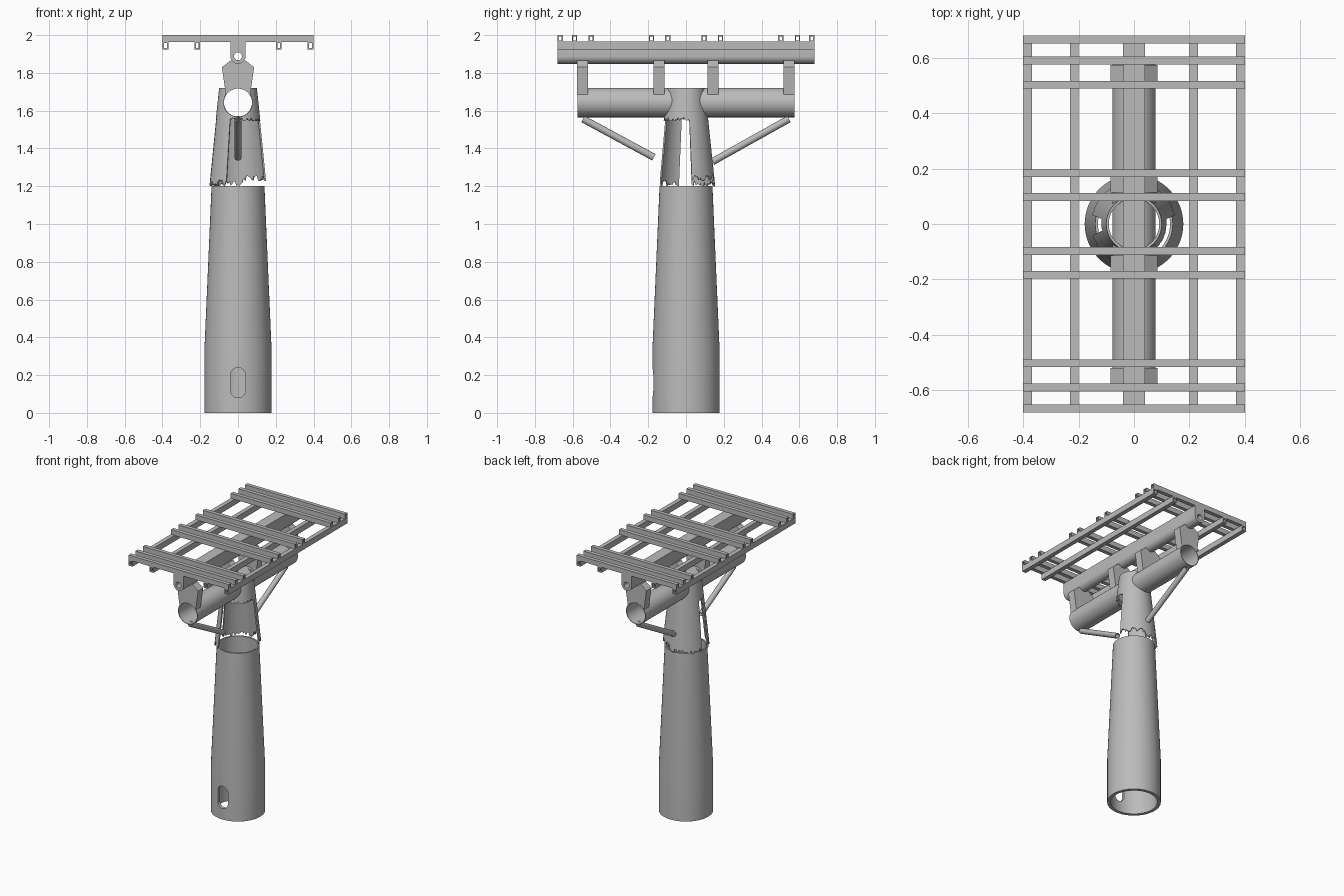
import bpy, bmesh, random
from math import sin, cos, pi, radians
from mathutils import Vector, Matrix

random.seed(4)
if "Cube" in bpy.data.objects:
    bpy.data.objects.remove(bpy.data.objects["Cube"])

grey = bpy.data.materials.new("steel_grey")
grey.use_nodes = True
colour = (0.5, 0.5, 0.5, 1)
grey.diffuse_color = colour
grey.node_tree.nodes["Principled BSDF"].inputs["Base Color"].default_value = colour


def select(ob):
    bpy.ops.object.select_all(action='DESELECT')
    ob.select_set(True)
    bpy.context.view_layer.objects.active = ob


def add(name, mesh):
    ob = bpy.data.objects.new(name, mesh)
    bpy.context.collection.objects.link(ob)
    mesh.materials.clear()
    mesh.materials.append(grey)
    return ob


def smooth(ob):
    select(ob)
    bpy.ops.object.shade_smooth_by_angle(angle=radians(30))


def clean(mesh):
    bm = bmesh.new()
    bm.from_mesh(mesh)
    bmesh.ops.remove_doubles(bm, verts=bm.verts, dist=0.0001)
    bmesh.ops.recalc_face_normals(bm, faces=bm.faces)
    bm.to_mesh(mesh)
    bm.free()


def arc(r, a, b, n, cx=0, cy=0):
    """Points on an arc from a to b degrees."""
    return [(cx + r * cos(radians(a + (b - a) * i / n)),
             cy + r * sin(radians(a + (b - a) * i / n))) for i in range(n + 1)]


def circle(r, n=32, cy=0):
    return arc(r, 0, 360, n, 0, cy)[:-1]


def rect(w, h):
    return [(-w / 2, -h / 2), (w / 2, -h / 2), (w / 2, h / 2), (-w / 2, h / 2)]


def extrude(name, loops, start, end):
    """Extrude a flat profile (outline plus holes) between two points."""
    cu = bpy.data.curves.new(name + "_profile", 'CURVE')
    cu.dimensions, cu.fill_mode = '2D', 'BOTH'
    for loop in loops:
        sp = cu.splines.new('POLY')
        sp.points.add(len(loop) - 1)
        sp.use_cyclic_u = True
        for p, (x, y) in zip(sp.points, loop):
            p.co = (x, y, 0, 1)
    start, end = Vector(start), Vector(end)
    d = end - start
    cu.extrude = d.length / 2
    tmp = bpy.data.objects.new(name + "_tmp", cu)
    bpy.context.collection.objects.link(tmp)
    bpy.context.view_layer.update()
    mesh = bpy.data.meshes.new_from_object(tmp)
    bpy.data.objects.remove(tmp)
    mesh.transform(Matrix.Translation((start + end) / 2) @ d.to_track_quat('Z', 'Y').to_matrix().to_4x4())
    clean(mesh)
    ob = add(name, mesh)
    smooth(ob)
    return ob


def cut(ob, cutter):
    cutter.hide_render = True
    m = ob.modifiers.new("cut", 'BOOLEAN')
    m.object, m.operation, m.solver = cutter, 'DIFFERENCE', 'EXACT'
    select(ob)
    bpy.ops.object.modifier_apply(modifier=m.name)
    bpy.data.objects.remove(cutter)
    smooth(ob)


# Hollow tapered column with an access slot in front
profile = [(.178, 0), (.178, .33), (.14, 1.2), (.13, 1.2), (.155, .33), (.155, 0)]
N, P = 64, len(profile)
verts = [(r * cos(2 * pi * i / N), r * sin(2 * pi * i / N), z) for i in range(N) for r, z in profile]
faces = [(i * P + j, (i + 1) % N * P + j, (i + 1) % N * P + (j + 1) % P, i * P + (j + 1) % P)
         for i in range(N) for j in range(P)]
mesh = bpy.data.meshes.new("column")
mesh.from_pydata(verts, [], faces)
clean(mesh)
column = add("column", mesh)
slot = arc(.04, 0, 180, 12, 0, .2) + arc(.04, 180, 360, 12, 0, .12)
cut(column, extrude("slot_cutter", [slot], (0, -.3, 0), (0, -.08, 0)))

# Torn conical collar: a full ring on top, two ragged skirts below
TOP, AXIS = 1.72, 1.643


def bottom(a):
    if 10 <= a <= 170:
        base = 1.24 if a < 80 else 1.21
        return base + random.uniform(-.015, .02)
    if 195 <= a <= 246:
        return 1.205 + random.uniform(-.005, .03)
    return 1.555 + random.uniform(-.01, .01)


def cone(a, z):
    r = .1 + (TOP - z) * .105
    return r * cos(radians(a)), r * sin(radians(a)), z


angles = range(0, 360, 3)
verts, K = [], len(angles)
for a in angles:
    verts += [cone(a, bottom(a)), cone(a, TOP)]
faces = [(2 * i, 2 * ((i + 1) % K), 2 * ((i + 1) % K) + 1, 2 * i + 1) for i in range(K)]
mesh = bpy.data.meshes.new("torn_collar")
mesh.from_pydata(verts, [], faces)
collar = add("torn_collar", mesh)
m = collar.modifiers.new("wall", 'SOLIDIFY')
m.thickness, m.offset = .009, -1
select(collar)
bpy.ops.object.modifier_apply(modifier=m.name)
cut(collar, extrude("bore_cutter", [circle(.0765, 48)], (0, -.4, AXIS), (0, .4, AXIS)))

# Horizontal main tube
extrude("main_tube", [circle(.078, 48), circle(.074, 48)], (0, -.575, AXIS), (0, .575, AXIS))

# Saddle brackets on the tube
saddle = arc(.077, 147, 33, 16) + [(.085, .187), (.04, .222), (-.04, .222), (-.085, .187)]
for y in (-.548, -.142, .142, .545):
    extrude("saddle_bracket", [saddle], (0, y - .029, AXIS), (0, y + .029, AXIS))

# Central rail: round underside with a bore, flat web to the top frame
rail = arc(.04, 180, 360, 20, 0, 1.888) + [(.04, 1.966), (-.04, 1.966)]
extrude("central_rail", [rail, circle(.021, 24, 1.888)], (0, -.68, 0), (0, .68, 0))

# Hollow rails along the frame and hollow slats across it
for s in (-1, 1):
    for x in (.384, .216):
        extrude("frame_rail", [rect(.031, .042), rect(.015, .024)],
                (s * x, -.68, 1.945), (s * x, .68, 1.945))
    for y in (.666, .59, .502, .183, .097):
        extrude("cross_slat", [rect(.028, .036), rect(.014, .021)],
                (-.4, s * y, 1.982), (.4, s * y, 1.982))

# Diagonal struts under the tube
ring = [circle(.019, 20), circle(.014, 20)]
extrude("front_strut", ring, (0, -.545, 1.556), (0, -.17, 1.353))
extrude("back_strut", ring, (0, .545, 1.556), (0, .14, 1.33))
